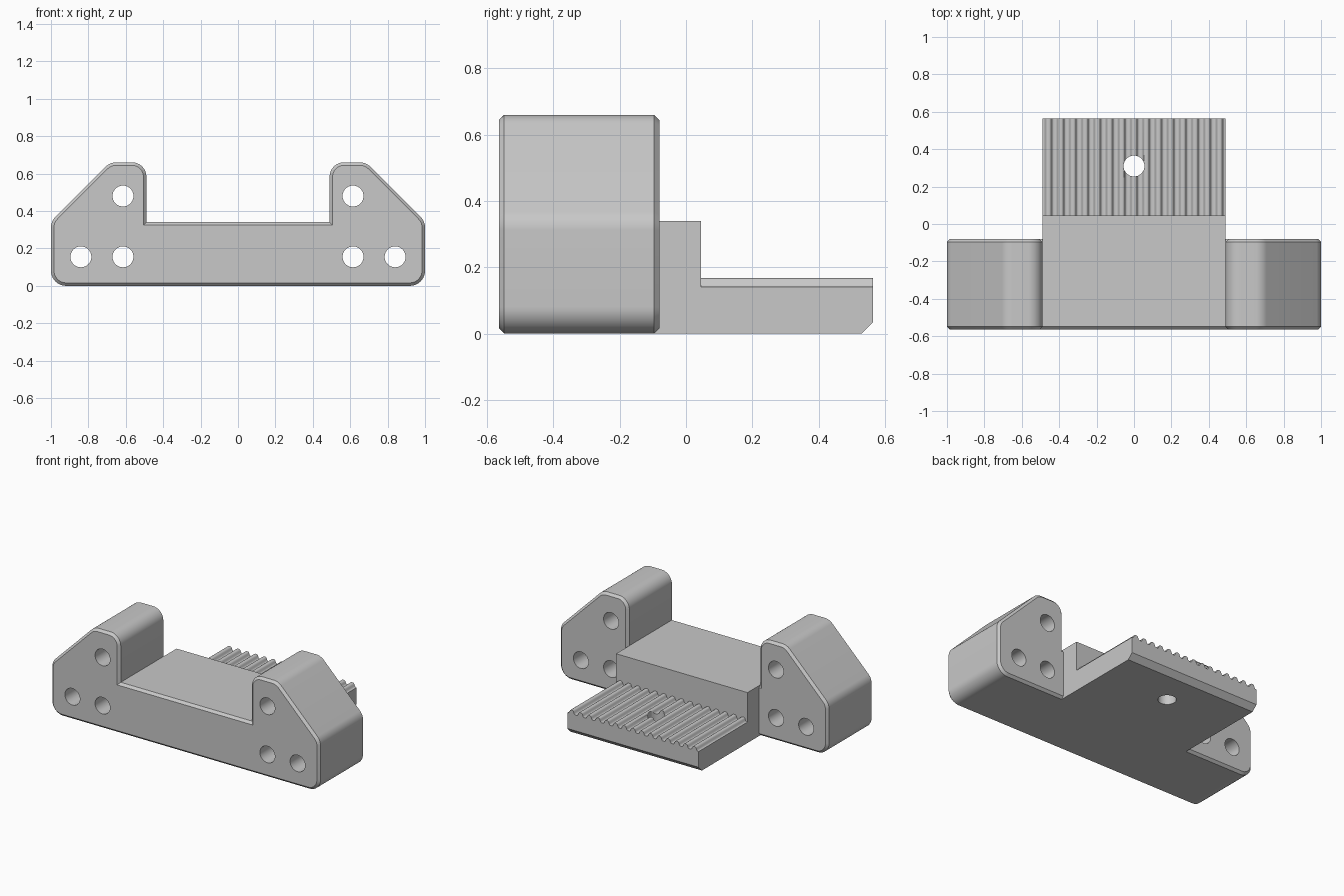
import bpy, bmesh, math
from mathutils import Vector

if "Cube" in bpy.data.objects:
    bpy.data.objects.remove(bpy.data.objects["Cube"], do_unlink=True)

grey = bpy.data.materials.new("plain grey")
grey.use_nodes = True
colour = (0.58, 0.58, 0.58, 1)
grey.diffuse_color = colour
grey.node_tree.nodes["Principled BSDF"].inputs["Base Color"].default_value = colour


def fillet(corners, steps=8):
    """Round the corners (x, z, radius) of a closed outline."""
    out = []
    n = len(corners)
    for i, (x, z, r) in enumerate(corners):
        p = Vector((x, z))
        if r == 0:
            out.append(p)
            continue
        a = (Vector(corners[i - 1][:2]) - p).normalized()
        b = (Vector(corners[(i + 1) % n][:2]) - p).normalized()
        half = a.angle(b) / 2
        centre = p + (a + b).normalized() * r / math.sin(half)
        start = p + a * r / math.tan(half) - centre
        end = p + b * r / math.tan(half) - centre
        for s in range(steps + 1):
            spoke = start.lerp(end, s / steps).normalized() * r
            out.append(centre + spoke)
    return out


def inset(points, d):
    """Mitred inward offset of an anticlockwise outline."""
    out = []
    for i, p in enumerate(points):
        a = (p - points[i - 1]).normalized()
        b = (points[(i + 1) % len(points)] - p).normalized()
        na, nb = Vector((-a.y, a.x)), Vector((-b.y, b.x))
        out.append(p + (na + nb) * d / (1 + na.dot(nb)))
    return out


def loft(name, sections):
    """Join equal outlines, given as (y, points), into a capped solid."""
    bm = bmesh.new()
    rings = [[bm.verts.new((p[0], y, p[1])) for p in pts] for y, pts in sections]
    for r, s in zip(rings, rings[1:]):
        for i in range(len(r)):
            bm.faces.new((r[i - 1], r[i], s[i], s[i - 1]))
    bm.faces.new(rings[0])
    bm.faces.new(rings[-1])
    bmesh.ops.recalc_face_normals(bm, faces=bm.faces)
    mesh = bpy.data.meshes.new(name)
    bm.to_mesh(mesh)
    bm.free()
    mesh.materials.append(grey)
    ob = bpy.data.objects.new(name, mesh)
    bpy.context.collection.objects.link(ob)
    return ob


def box(name, x, y0, y1, z0, z1):
    outline = [(-x, z0), (x, z0), (x, z1), (-x, z1)]
    return loft(name, [(y0, outline), (y1, outline)])


def drill(name, location, tilt):
    bpy.ops.mesh.primitive_cylinder_add(vertices=40, radius=0.056, depth=2,
                                        location=location, rotation=(tilt, 0, 0))
    ob = bpy.context.object
    ob.name = name
    ob.data.materials.append(grey)
    return ob


def combine(target, tool, operation):
    tool.hide_render = True
    mod = target.modifiers.new("combine", "BOOLEAN")
    mod.operation, mod.solver, mod.object = operation, "EXACT", tool
    bpy.context.view_layer.update()
    bpy.context.view_layer.objects.active = target
    bpy.ops.object.modifier_apply(modifier=mod.name)
    bpy.data.objects.remove(tool, do_unlink=True)


def smooth(ob, degrees):
    bpy.ops.object.select_all(action="DESELECT")
    ob.select_set(True)
    bpy.context.view_layer.objects.active = ob
    bpy.ops.object.shade_smooth_by_angle(angle=math.radians(degrees))


FRONT, BACK = -0.565, -0.08
HALF, DECK, EDGE = 0.49, 0.34, 0.016

# Bracket: rounded U outline with chamfered front and back rims
right_side = [(1, 0, 0.08), (1, 0.345, 0.08), (0.685, 0.66, 0.08),
              (HALF, 0.66, 0.075), (HALF, DECK, 0)]
left_side = [(-x, z, r) for x, z, r in reversed(right_side)]
outline = fillet(right_side + left_side)
rim = inset(outline, EDGE)
bracket = loft("bracket", [(FRONT, rim), (FRONT + EDGE, outline),
                           (BACK - EDGE, outline), (BACK, rim)])

# Platform behind the notch
combine(bracket, box("platform", HALF, -0.4, 0.045, 0, DECK), "UNION")

# Bolt holes through both wings
for side in (-1, 1):
    for x, z in ((0.615, 0.48), (0.615, 0.155), (0.84, 0.155)):
        combine(bracket, drill("bolt_drill", (side * x, 0, z), math.pi / 2), "DIFFERENCE")
smooth(bracket, 30)

# Ribbed tongue: slab topped with rounded ribs and flattened grooves
RIBS, STEPS = 15, 24
count = RIBS * STEPS
wave = [(HALF - 2 * HALF * i / count,
         0.154 - 0.0135 * math.tanh(2 * math.cos(2 * math.pi * i / STEPS)))
        for i in range(count + 1)]
section = [(-HALF, 0), (HALF, 0)] + wave
tongue = loft("ribbed_tongue", [(0.045, section), (0.565, section)])

# Chamfer under the end of the tongue, and its central hole
cutter = box("chamfer_cutter", 1, -0.1, 0.1, -0.1, 0.1)
cutter.location = (0, 0.6182, -0.0532)
cutter.rotation_euler.x = math.pi / 4
combine(tongue, cutter, "DIFFERENCE")
combine(tongue, drill("centre_drill", (0, 0.31, 0), 0), "DIFFERENCE")
smooth(tongue, 35)
